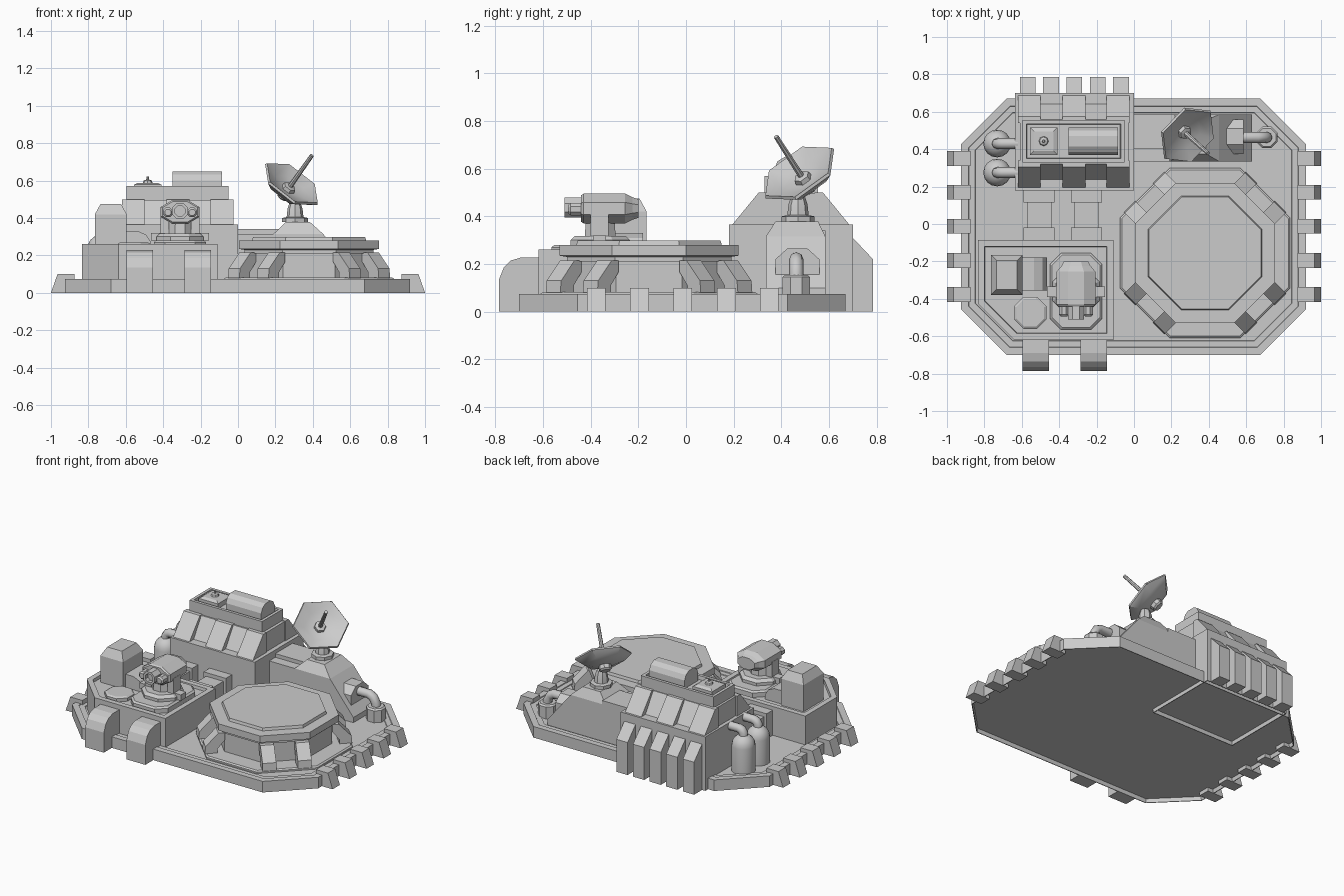
import bpy, bmesh
from math import pi, sin, cos, radians
from mathutils import Vector, Matrix

if "Cube" in bpy.data.objects:
    bpy.data.objects.remove(bpy.data.objects["Cube"])

FLOOR = 0.065
UNDER = 0.025


def make(name, verts, faces, smooth=False):
    me = bpy.data.meshes.new(name)
    me.from_pydata(verts, [], faces)
    bm = bmesh.new()
    bm.from_mesh(me)
    bmesh.ops.recalc_face_normals(bm, faces=bm.faces)
    bm.to_mesh(me)
    bm.free()
    o = bpy.data.objects.new(name, me)
    bpy.context.collection.objects.link(o)
    if smooth:
        bpy.ops.object.select_all(action='DESELECT')
        o.select_set(True)
        bpy.context.view_layer.objects.active = o
        bpy.ops.object.shade_smooth_by_angle(angle=radians(40))
    return o


def loft(name, layers, smooth=False):
    """Stack matching xy outlines at given heights, capped at both ends."""
    n = len(layers[0][0])
    verts = [(x, y, z) for poly, z in layers for x, y in poly]
    faces = [tuple(range(n)), tuple(range(len(verts) - n, len(verts)))]
    for k in range(len(layers) - 1):
        for i in range(n):
            j = (i + 1) % n
            faces.append((k*n + i, k*n + j, k*n + n + j, k*n + n + i))
    return make(name, verts, faces, smooth)


def rect(x0, x1, y0, y1, c=0, d=0):
    """Rectangle, or octagon with corner cut c, inset by d."""
    x0, x1, y0, y1 = x0 + d, x1 - d, y0 + d, y1 - d
    if not c:
        return [(x0, y0), (x1, y0), (x1, y1), (x0, y1)]
    c -= d * 0.586
    return [(x0 + c, y0), (x1 - c, y0), (x1, y0 + c), (x1, y1 - c),
            (x1 - c, y1), (x0 + c, y1), (x0, y1 - c), (x0, y0 + c)]


def box(name, x0, x1, y0, y1, z0, z1):
    return loft(name, [(rect(x0, x1, y0, y1), z0), (rect(x0, x1, y0, y1), z1)])


def extrude(name, prof, axis, a, b):
    """Extrude a side profile (u, z) along x or y."""
    n = len(prof)
    verts = [(t, u, z) if axis == 'x' else (u, t, z) for t in (a, b) for u, z in prof]
    faces = [tuple(range(n)), tuple(range(n, 2*n))]
    faces += [(i, (i + 1) % n, (i + 1) % n + n, i + n) for i in range(n)]
    return make(name, verts, faces)


def lathe(name, prof, n, loc, smooth=False, phase=0.0):
    """Ring stack around z from (radius, height) pairs."""
    def ring(r):
        return [(r*cos(phase + 2*pi*i/n), r*sin(phase + 2*pi*i/n)) for i in range(n)]
    o = loft(name, [(ring(r), z) for r, z in prof], smooth)
    o.location = loc
    return o


def tube(name, pts, r):
    cu = bpy.data.curves.new(name, 'CURVE')
    cu.dimensions = '3D'
    cu.bevel_depth, cu.bevel_resolution, cu.use_fill_caps = r, 2, True
    s = cu.splines.new('POLY')
    s.points.add(len(pts) - 1)
    for p, q in zip(s.points, pts):
        p.co = (*q, 1)
    o = bpy.data.objects.new(name, cu)
    bpy.context.collection.objects.link(o)
    return o


# Base slab with recessed underside and a stepped rim
B = (-0.925, 0.92, -0.70, 0.67, 0.245)
loft("base_plate", [(rect(*B, 0.01), UNDER), (rect(*B, 0.005), 0), (rect(*B), 0), (rect(*B), 0.075), (rect(*B, 0.04), 0.075),
                    (rect(*B, 0.042), 0.07), (rect(*B, 0.075), 0.07), (rect(*B, 0.077), FLOOR)])

# Side wall blocks
for s in (-1, 1):
    for y in (0.35, 0.17, -0.013, -0.195, -0.377):
        extrude("wall_block", [(s*1.0, 0), (s*0.965, 0.1), (s*0.875, 0.1), (s*0.875, 0)], 'y', y - 0.039, y + 0.039)

# Command building: lower body with shallow hollow foot, gabled upper body, roof with parapet
C = (-0.635, 0.0, 0.18, 0.70)
loft("command_body", [(rect(*C, 0, 0.008), UNDER), (rect(*C, 0, 0.005), 0), (rect(*C), 0), (rect(*C), 0.365)])
extrude("command_upper", [(0.235, 0.36), (0.32, 0.495), (0.56, 0.495), (0.645, 0.36)], 'x', -0.61, -0.03)
R = (-0.595, -0.05, 0.33, 0.555)
loft("command_roof", [(rect(*R), 0.48), (rect(*R), 0.57), (rect(*R, 0, 0.02), 0.57), (rect(*R, 0, 0.024), 0.545)])
for x in (-0.56, -0.32, -0.085):
    for s in (-1, 1):
        prof = [(0.44 + s*u, z) for u, z in ((0.25, 0.36), (0.135, 0.50), (0.10, 0.50), (0.10, 0.36))]
        extrude("slope_panel", prof, 'x', x - 0.061, x + 0.061)
for i in range(5):
    x = -0.568 + i*0.1245
    extrude("rear_buttress", [(0.70, 0), (0.785, 0), (0.785, 0.22), (0.70, 0.31)], 'x', x - 0.042, x + 0.042)

# Roof equipment
extrude("roof_unit", [(0.37, 0.545), (0.37, 0.60), (0.385, 0.632), (0.415, 0.65), (0.47, 0.65),
                      (0.50, 0.632), (0.515, 0.60), (0.515, 0.545)], 'x', -0.35, -0.085)
P = (-0.555, -0.41, 0.37, 0.515)
loft("roof_pad", [(rect(*P), 0.545), (rect(*P), 0.578), (rect(*P, 0, 0.02), 0.588)])
lathe("roof_beacon", [(0.026, 0.588), (0.022, 0.60), (0.008, 0.605), (0.006, 0.622)], 8, (-0.483, 0.443, 0))

# Storage tanks with pipes into the building
for y in (0.275, 0.43):
    dome = [(0.074*cos(a), 0.235 + 0.075*sin(a)) for a in (0, 0.35, 0.7, 1.05, 1.35)]
    lathe("storage_tank", [(0.074, FLOOR)] + dome, 16, (-0.732, y, 0), True)
    tube("tank_pipe", [(-0.732, y, 0.29), (-0.732, y, 0.315), (-0.72, y, 0.333), (-0.70, y, 0.34), (-0.62, y, 0.34)], 0.029)


# Front building: one wide chamfer, parapet and sunken floor
def outline(d):
    return [(-0.64 + d*0.4, -0.62 + d), (-0.11 - d, -0.62 + d), (-0.11 - d, -0.085 - d),
            (-0.835 + d, -0.085 - d), (-0.835 + d, -0.425 + d*0.4)]


loft("front_building", [(outline(0), FLOOR), (outline(0), 0.26), (outline(0.035), 0.26), (outline(0.038), 0.24)])
for x in (-0.525, -0.215):
    extrude("front_buttress", [(-0.785, 0), (-0.785, 0.135), (-0.765, 0.185), (-0.735, 0.215), (-0.69, 0.228),
                               (-0.62, 0.228), (-0.62, 0.07), (-0.70, 0.07), (-0.70, 0)], 'x', x - 0.07, x + 0.07)
T = (-0.765, -0.595, -0.38, -0.165)
loft("roof_tower", [(rect(*T), 0.24), (rect(*T), 0.42), (rect(*T, 0, 0.03), 0.475)])
extrude("roof_vent", [(-0.595, 0.24), (-0.595, 0.33), (-0.535, 0.33), (-0.49, 0.31), (-0.465, 0.27), (-0.465, 0.24)], 'y', -0.355, -0.18)
lathe("roof_hatch", [(0.093, 0.24), (0.093, 0.262), (0.08, 0.27)], 8, (-0.555, -0.475, 0), phase=pi/8)

# Connecting passages between the two buildings
for x in (-0.507, -0.255):
    box("passage", x - 0.065, x + 0.065, -0.085, 0.18, FLOOR, 0.21)
    for y0, y1 in ((-0.085, -0.02), (0.115, 0.18)):
        box("passage_collar", x - 0.083, x + 0.083, y0, y1, FLOOR, 0.235)

# Gun turret
tx = -0.31
Q = (tx - 0.14, tx + 0.14, -0.565, -0.155, 0.06)
loft("turret_plinth", [(rect(*Q), 0.24), (rect(*Q), 0.27), (rect(*Q, 0.012), 0.28)])
lathe("turret_ring", [(0.135, 0.28), (0.135, 0.30), (0.115, 0.318), (0.07, 0.318), (0.065, 0.385)], 8, (tx, -0.36, 0), phase=pi/8)


def along_y(name, prof, x, z):
    o = lathe(name, prof, 8, (x, 0, z), phase=pi/8)
    o.rotation_euler.x = pi/2     # local z points to -y
    return o


along_y("gun_housing", [(0.07, 0.20), (0.085, 0.225), (0.112, 0.255), (0.112, 0.43), (0.10, 0.44)], tx, 0.433).scale = (1.0, 0.6, 1)
along_y("main_barrel", [(0.046, 0.42), (0.046, 0.51), (0.03, 0.51), (0.03, 0.48)], tx, 0.437)
for s in (-1, 1):
    along_y("side_barrel", [(0.028, 0.42), (0.028, 0.485), (0.018, 0.495)], tx + s*0.065, 0.43)
    box("turret_arm", tx + s*0.09, tx + s*0.155, -0.39, -0.335, 0.28, 0.32)
    box("turret_yoke", tx + s*0.06, tx + s*0.105, -0.40, -0.325, 0.30, 0.42)

# Landing pad: foot, column, deck and paired legs
pad = (0.38, -0.155, 0)
k = 1 / cos(pi/8)
lathe("pad_foot", [(0.455*k, FLOOR), (0.455*k, 0.075), (0.445*k, 0.082)], 8, pad, phase=pi/8)
lathe("pad_column", [(0.335*k, 0.08), (0.335*k, 0.215)], 8, pad, phase=pi/8)
lathe("pad_deck", [(0.345*k, 0.21), (0.345*k, 0.23), (0.375*k, 0.235), (0.375*k, 0.28),
                   (0.305*k, 0.28), (0.30*k, 0.298)], 8, pad, phase=pi/8)
leg = [(0.335, 0.215), (0.375, 0.215), (0.455, 0.13), (0.46, 0.08), (0.38, 0.08), (0.38, 0.11), (0.335, 0.165)]
for q in range(4):
    for t in (-0.11, 0.11):
        o = extrude("pad_leg", leg, 'x', t - 0.043, t + 0.043)
        o.location, o.rotation_euler.z = pad, pi/4 + q*pi/2

# Radar building with sloped end, roof step and end doorway
extrude("radar_building", [(0, FLOOR), (0.63, FLOOR), (0.63, 0.10), (0.455, 0.315), (0, 0.315)], 'y', 0.335, 0.585)
box("roof_step", 0, 0.22, 0.40, 0.585, 0.315, 0.34)
extrude("doorway", [(0.375, 0.08), (0.56, 0.08), (0.56, 0.22), (0.51, 0.265), (0.425, 0.265), (0.375, 0.22)], 'x', 0.47, 0.585)
tube("end_pipe", [(0.55, 0.463, 0.22), (0.66, 0.463, 0.22), (0.69, 0.463, 0.205), (0.71, 0.463, 0.17), (0.71, 0.463, 0.13)], 0.03)
lathe("pipe_base", [(0.062, FLOOR), (0.062, 0.145), (0.052, 0.155)], 8, (0.71, 0.463, 0), phase=pi/8)
D = (0.19, 0.455, 0.335, 0.585)
loft("dish_base", [(rect(*D), 0.315), (rect(0.255, 0.385, 0.375, 0.555), 0.378)])

# Radar dish: swivel, tilted six-sided bowl and feed pole
lathe("dish_swivel", [(0.07, 0.378), (0.07, 0.40), (0.045, 0.405), (0.04, 0.45), (0.03, 0.48)], 8, (0.305, 0.47, 0), True)
n = Vector((0.51, -0.46, 0.72)).normalized()
v = Vector((0.79, -0.09, -0.61))
v = (v - n*v.dot(n)).normalized()
w = n.cross(v)
M = Matrix((v, w, n)).transposed().to_4x4()
M.translation = (0.288, 0.475, 0.583)
parts = [
    lathe("dish_bowl", [(0.06, -0.065), (0.13, -0.045), (0.178, -0.006), (0.172, 0.006), (0.10, -0.025), (0.04, -0.04)], 6, (0, 0, 0), True),
    lathe("dish_mount", [(0.03, -0.10), (0.04, -0.09), (0.04, -0.055)], 8, (0, 0, 0)),
    lathe("dish_hub", [(0.04, -0.05), (0.035, -0.02), (0.014, -0.015)], 6, (0, 0, 0)),
    lathe("feed_pole", [(0.014, -0.03), (0.011, 0.21)], 8, (0, 0, 0), True)]
for o in parts:
    o.matrix_world = M
